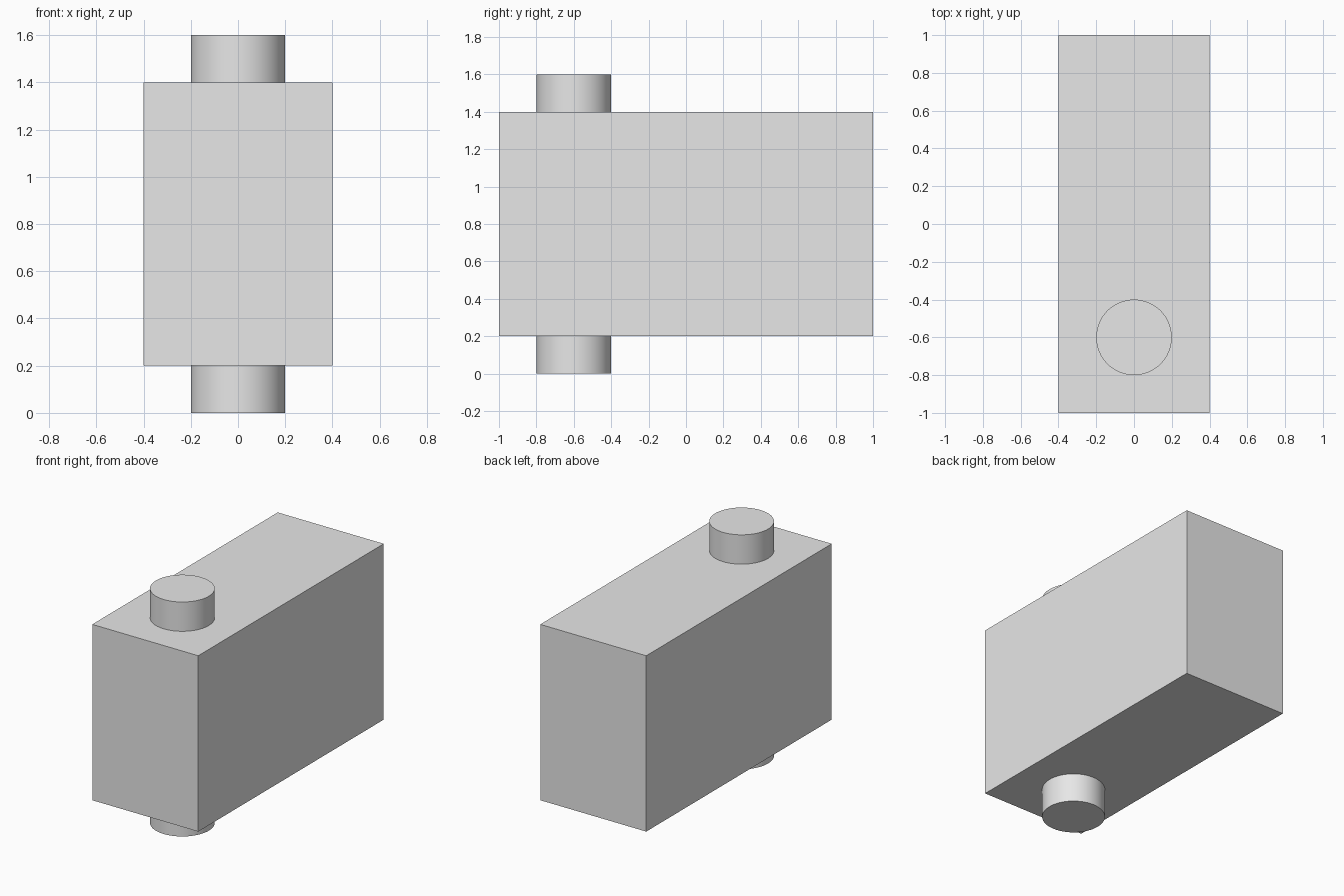
import bpy
import math

default_cube = bpy.data.objects.get("Cube")
if default_cube:
    bpy.data.objects.remove(default_cube, do_unlink=True)

# Single plain grey material
GREY = (0.8, 0.8, 0.8, 1.0)
grey = bpy.data.materials.new("light_grey")
grey.use_nodes = True
grey.diffuse_color = GREY
grey.node_tree.nodes["Principled BSDF"].inputs["Base Color"].default_value = GREY

WIDTH, LENGTH, HEIGHT = 0.8, 2.0, 1.2
PEG_RADIUS, PEG_HEIGHT, PEG_Y = 0.2, 0.2, -0.6


def add_peg(name, z):
    """Short round peg with a smooth wall and sharp rims."""
    bpy.ops.mesh.primitive_cylinder_add(
        vertices=64, radius=PEG_RADIUS, depth=PEG_HEIGHT, location=(0, PEG_Y, z))
    peg = bpy.context.object
    peg.name = name
    peg.data.materials.append(grey)
    bpy.ops.object.shade_smooth_by_angle(angle=math.radians(30))


# Main block, raised by the height of the lower peg
bpy.ops.mesh.primitive_cube_add(size=1, location=(0, 0, PEG_HEIGHT + HEIGHT / 2))
block = bpy.context.object
block.name = "block"
block.scale = (WIDTH, LENGTH, HEIGHT)
bpy.ops.object.transform_apply(location=False, rotation=False, scale=True)
block.data.materials.append(grey)

# Pivot pegs below and above the block
add_peg("bottom_peg", PEG_HEIGHT / 2)
add_peg("top_peg", PEG_HEIGHT * 1.5 + HEIGHT)
